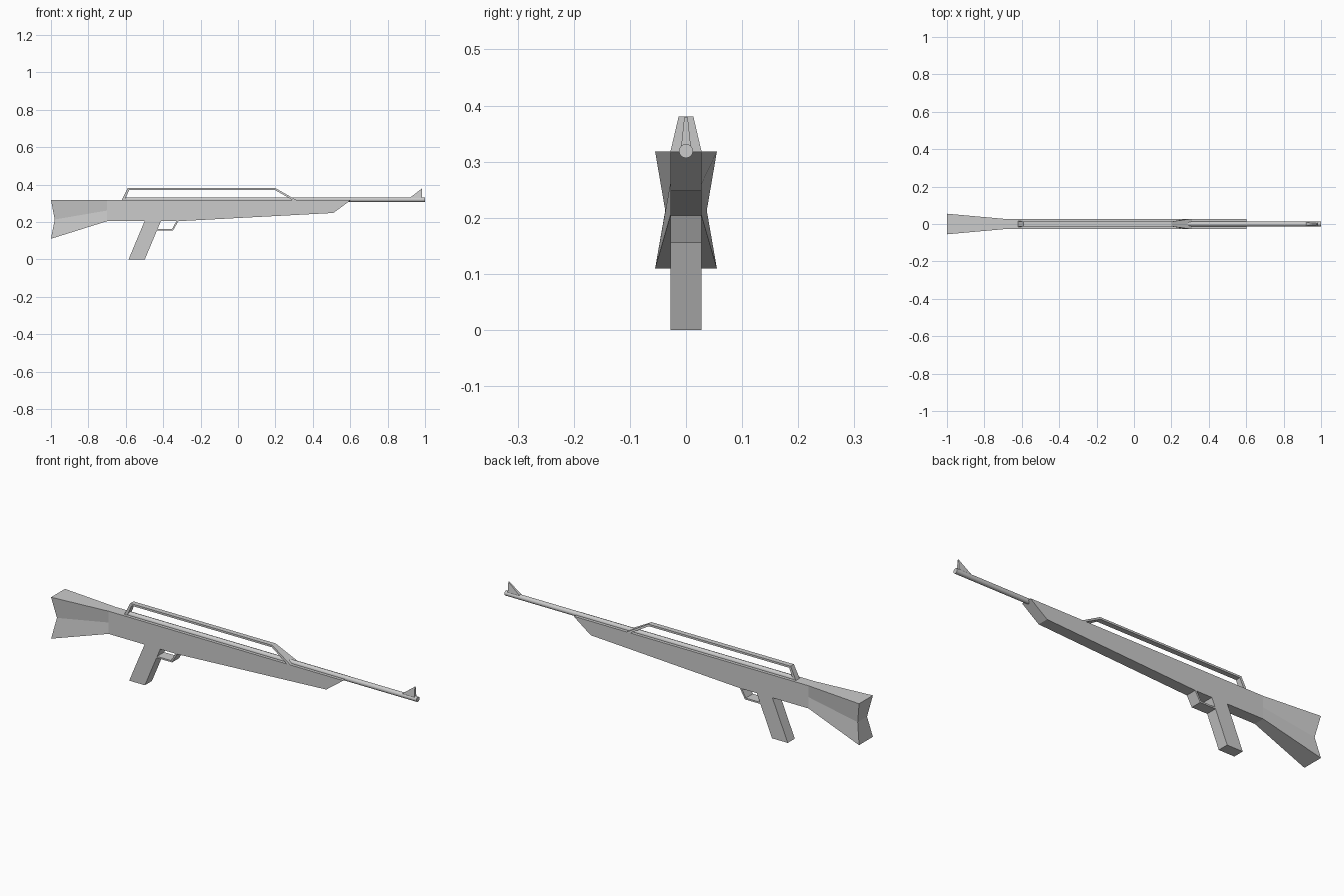
import bpy, bmesh
from math import radians

if "Cube" in bpy.data.objects:
    bpy.data.objects.remove(bpy.data.objects["Cube"])


def loft(name, stations):
    """Skin a left/right symmetric solid through stations.
    Each station lists (x, z, half_width) levels from bottom to top."""
    bm = bmesh.new()
    rings = []
    for st in stations:
        left = [bm.verts.new((x, -w, z)) for x, z, w in st]
        right = [bm.verts.new((x, w, z)) for x, z, w in st]
        rings.append((left, right))
    for (l0, r0), (l1, r1) in zip(rings, rings[1:]):
        a, b = l0 + r0[::-1], l1 + r1[::-1]
        n = len(a)
        for i in range(n):
            j = (i + 1) % n
            bm.faces.new((a[i], a[j], b[j], b[i]))
    for left, right in (rings[0], rings[-1]):
        for i in range(len(left) - 1):
            bm.faces.new((left[i], left[i + 1], right[i + 1], right[i]))
    bmesh.ops.recalc_face_normals(bm, faces=bm.faces)
    mesh = bpy.data.meshes.new(name)
    bm.to_mesh(mesh)
    bm.free()
    obj = bpy.data.objects.new(name, mesh)
    bpy.context.collection.objects.link(obj)
    return obj


W = 0.028    # half width of the body
TOP = 0.318  # top of the body

# stock flaring to a hollowed butt, receiver and fore-end
body = [[(-1.0, 0.11, 0.055), (-0.98, 0.213, 0.037), (-1.0, TOP, 0.055)]]
for x, z in ((-0.70, 0.204), (-0.32, 0.204), (0.51, 0.248)):
    body.append([(x, z, W), (x, (z + TOP) / 2, W), (x, TOP, W)])
body.append([(0.602, TOP - 0.002, W), (0.602, TOP - 0.001, W), (0.602, TOP, W)])
loft("stock_and_body", body)

# raked grip
loft("grip", [[(-0.585, 0, W), (-0.497, 0.21, W)],
              [(-0.498, 0, W), (-0.41, 0.21, W)]])

# trigger guard strap
loft("trigger_guard", [[(-0.435, 0.155, W), (-0.435, 0.163, W)],
                       [(-0.347, 0.155, W), (-0.352, 0.163, W)],
                       [(-0.318, 0.206, W), (-0.328, 0.206, W)]])

# carry handle, with its front leg widening to the body sides
loft("carry_handle", [[(-0.606, 0.316, 0.015), (-0.622, 0.316, 0.015)],
                      [(-0.582, 0.371, 0.013), (-0.590, 0.381, 0.013)],
                      [(0.197, 0.371, 0.013), (0.200, 0.381, 0.013)],
                      [(0.292, 0.317, W), (0.312, 0.317, W)]])

# front sight blade
loft("front_sight", [[(0.92, 0.324, 0.009), (0.92, 0.330, 0.008)],
                     [(0.985, 0.324, 0.009), (0.985, 0.380, 0.003)]])

# barrel running along the top
x0, x1 = -0.61, 1.0
bpy.ops.mesh.primitive_cylinder_add(vertices=16, radius=0.0125, depth=x1 - x0,
                                    location=((x0 + x1) / 2, 0, 0.319),
                                    rotation=(0, radians(90), 0))
bpy.context.object.name = "barrel"
bpy.ops.object.shade_smooth_by_angle(angle=radians(30))
